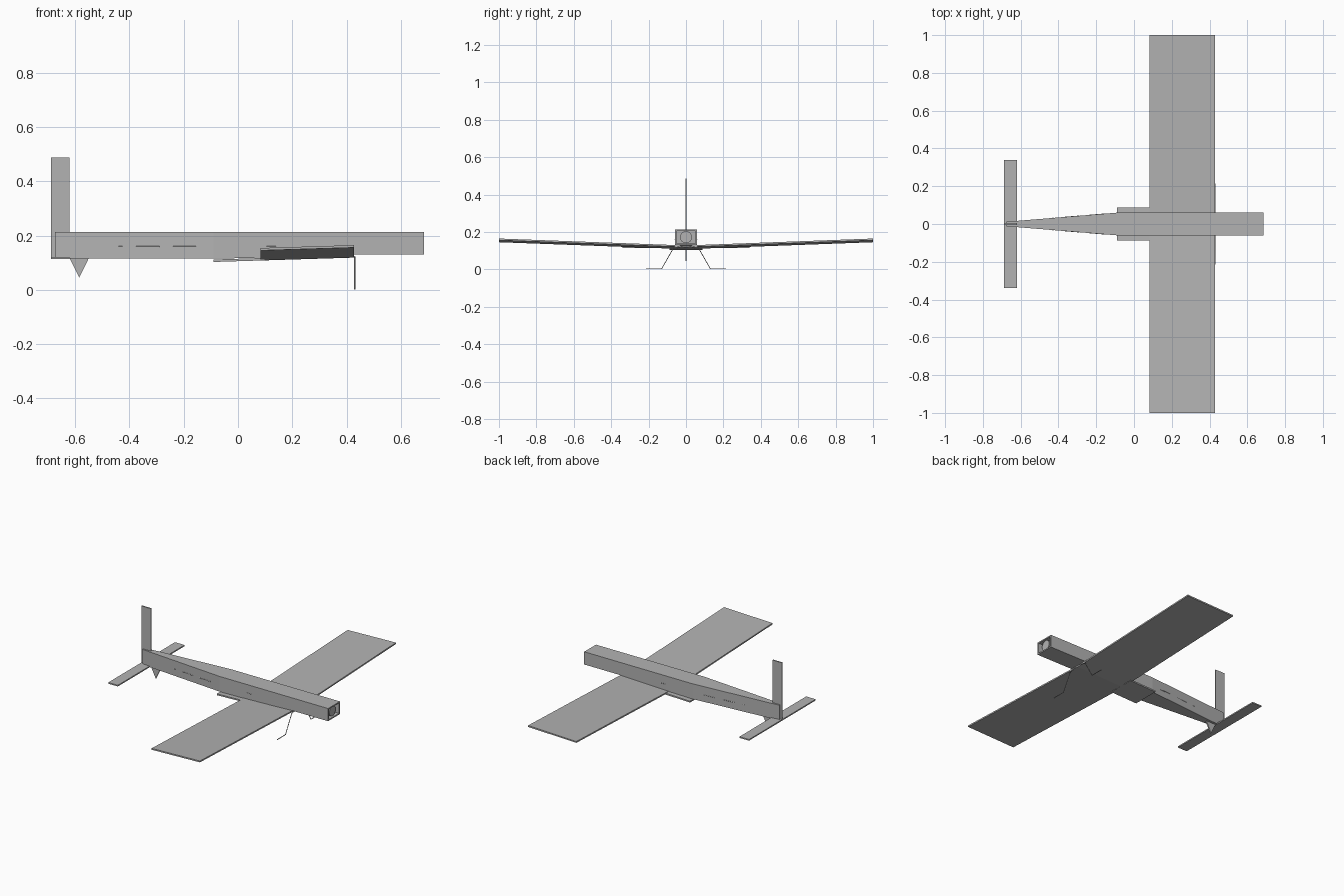
import bpy, bmesh, math
from mathutils import Vector

cube = bpy.data.objects.get("Cube")
if cube:
    bpy.data.objects.remove(cube, do_unlink=True)

foam = bpy.data.materials.new("light_grey")
foam.use_nodes = True
GREY = (0.45, 0.45, 0.45, 1)
foam.diffuse_color = GREY
foam.node_tree.nodes["Principled BSDF"].inputs["Base Color"].default_value = GREY


def finish(name, bm):
    bmesh.ops.recalc_face_normals(bm, faces=bm.faces)
    mesh = bpy.data.meshes.new(name)
    bm.to_mesh(mesh)
    bm.free()
    mesh.materials.append(foam)
    ob = bpy.data.objects.new(name, mesh)
    bpy.context.collection.objects.link(ob)
    return ob


def loft(name, sections, caps=(True, True)):
    """Skin a row of matching closed cross-sections."""
    bm = bmesh.new()
    rings = [[bm.verts.new(p) for p in s] for s in sections]
    n = len(rings[0])
    for a, b in zip(rings, rings[1:]):
        for i in range(n):
            j = (i + 1) % n
            bm.faces.new((a[i], a[j], b[j], b[i]))
    for ring, wanted in zip((rings[0], rings[-1]), caps):
        if wanted:
            bm.faces.new(ring)
    return finish(name, bm)


def slab(name, outline, half):
    """Upright plate from an x-z outline, centred on y = 0."""
    return loft(name, [[(x, y, z) for x, z in outline] for y in (-half, half)])


def box(name, x0, x1, y0, y1, z0, z1):
    return loft(name, [[(x, y0, z0), (x, y1, z0), (x, y1, z1), (x, y0, z1)]
                       for x in (x0, x1)])


def rod(name, points, radius):
    curve = bpy.data.curves.new(name, "CURVE")
    curve.dimensions = "3D"
    curve.bevel_depth = radius
    curve.bevel_resolution = 1
    curve.use_fill_caps = True
    spline = curve.splines.new("POLY")
    spline.points.add(len(points) - 1)
    for p, co in zip(spline.points, points):
        p.co = (*co, 1)
    curve.materials.append(foam)
    ob = bpy.data.objects.new(name, curve)
    bpy.context.collection.objects.link(ob)
    return ob


# Wing geometry: nose-up slope and dihedral
TRAIL, LEAD, THICK, SLOPE, RISE = 0.083, 0.428, 0.009, 0.031, 0.037


def under(x):
    return 0.108 + SLOPE * (x - TRAIL)


# Fuselage: square box tapering to the tail, open at the nose
TOP = 0.213


def half_width(x):
    return 0.06 if x > -0.09 else 0.06 - (-0.09 - x) * 0.082


def frame(x, z):
    w = half_width(x)
    return [(x, -w, z), (x, w, z), (x, w, TOP), (x, -w, TOP)]


body = loft("fuselage", [frame(-0.675, 0.115), frame(-0.09, 0.115),
                         frame(TRAIL, 0.118), frame(LEAD, 0.131),
                         frame(0.685, 0.131)], (True, False))
wall = body.modifiers.new("wall", "SOLIDIFY")
wall.thickness = 0.008
wall.offset = -1
wall.use_even_offset = True

# Wing and the saddle plate behind it
loft("wing", [[(TRAIL, y, under(TRAIL) + RISE * abs(y)),
               (LEAD, y, under(LEAD) + RISE * abs(y)),
               (LEAD, y, under(LEAD) + THICK + RISE * abs(y)),
               (TRAIL, y, under(TRAIL) + THICK + RISE * abs(y))]
              for y in (-1, 0, 1)])
loft("wing_saddle", [[(-0.09, y, under(-0.09)), (0.10, y, under(0.10)),
                      (0.10, y, under(0.10) + THICK),
                      (-0.09, y, under(-0.09) + THICK)] for y in (-0.088, 0.088)])

# Tail surfaces and skid
box("tailplane", -0.688, -0.62, -0.34, 0.34, 0.113, 0.121)
slab("fin", [(-0.688, 0.121), (-0.62, 0.121), (-0.62, 0.487), (-0.688, 0.487)], 0.004)
slab("tail_skid", [(-0.62, 0.116), (-0.55, 0.116), (-0.585, 0.045)], 0.004)

# Motor and firewall inside the nose
box("firewall", 0.59, 0.60, -0.053, 0.053, 0.138, 0.206)
bm = bmesh.new()
bmesh.ops.create_cone(bm, cap_ends=True, segments=32, radius1=0.032,
                      radius2=0.032, depth=0.08)
bmesh.ops.rotate(bm, verts=bm.verts, matrix=Vector((0, 0, 1)).rotation_difference(
    Vector((1, 0, 0))).to_matrix())
bmesh.ops.translate(bm, verts=bm.verts, vec=(0.635, 0, 0.172))
motor = finish("motor", bm)
for p in motor.data.polygons:
    p.use_smooth = len(p.vertices) == 4

# Wire undercarriage and control-rod slots on each side
for side, label in ((-1, "right"), (1, "left")):
    rod(label + "_landing_wire", [(0.43, side * 0.02, 0.122), (0.43, side * 0.066, 0.116),
                                  (0.43, side * 0.13, 0.003),
                                  (0.43, side * 0.215, 0.003)], 0.0025)
    for i, (x0, x1) in enumerate(((-0.44, -0.425), (-0.375, -0.29),
                                  (-0.24, -0.155), (0.105, 0.14))):
        rod(f"{label}_control_rod_{i + 1}",
            [(x, side * (half_width(x) - 0.001), 0.159) for x in (x0, x1)], 0.002)
